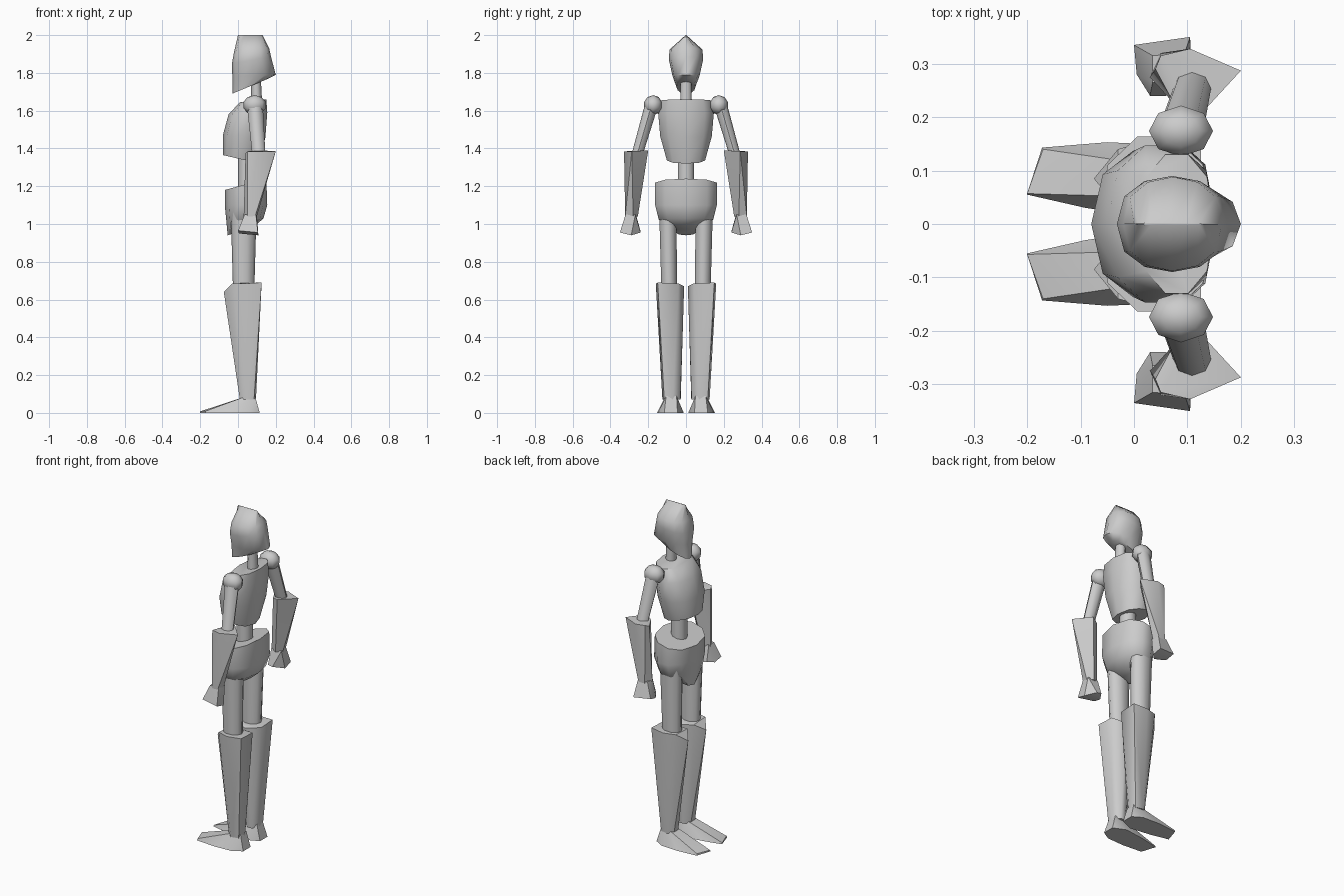
import bpy, bmesh, math
from mathutils import Vector

grey = bpy.data.materials.new("plain_grey")
grey.diffuse_color = (0.6, 0.6, 0.6, 1)


def finish(name, bm, angle=50):
    bmesh.ops.remove_doubles(bm, verts=bm.verts, dist=0.0005)
    bmesh.ops.recalc_face_normals(bm, faces=bm.faces)
    mesh = bpy.data.meshes.new(name)
    bm.to_mesh(mesh)
    bm.free()
    mesh.materials.append(grey)
    ob = bpy.data.objects.new(name, mesh)
    bpy.context.collection.objects.link(ob)
    bpy.ops.object.select_all(action='DESELECT')
    ob.select_set(True)
    bpy.context.view_layer.objects.active = ob
    bpy.ops.object.shade_smooth_by_angle(angle=math.radians(angle))
    return ob


def skin(name, rings, angle=50):
    """Bridge matching rings of points and cap both ends."""
    bm = bmesh.new()
    loops = [[bm.verts.new(p) for p in r] for r in rings]
    n = len(loops[0])
    for a, b in zip(loops, loops[1:]):
        for i in range(n):
            j = (i + 1) % n
            bm.faces.new((a[i], a[j], b[j], b[i]))
    bm.faces.new(loops[0])
    bm.faces.new(loops[-1])
    return finish(name, bm, angle)


def body(name, sections, n, power=1.0, angle=50):
    """Sections: front x, front z, back x, back z, half width."""
    rings = []
    for xf, zf, xb, zb, w in sections:
        ring = []
        for i in range(n):
            a = 2 * math.pi * i / n
            t = (1 - math.cos(a)) / 2
            s = math.sin(a)
            y = math.copysign(abs(s) ** power, s) * w
            ring.append((xf + (xb - xf) * t, y, zf + (zb - zf) * t))
        rings.append(ring)
    return skin(name, rings, angle)


def tube(name, a, b, ra, rb, n=10):
    """Tapered limb; each radius is (x radius, y radius)."""
    rings = [[(c[0] + r[0] * math.cos(2 * math.pi * i / n),
               c[1] + r[1] * math.sin(2 * math.pi * i / n), c[2])
              for i in range(n)] for c, r in ((a, ra), (b, rb))]
    return skin(name, rings)


def hull(name, points, side, angle=40):
    bm = bmesh.new()
    for x, y, z in points:
        bm.verts.new((x, y * side, z))
    bmesh.ops.convex_hull(bm, input=bm.verts)
    bmesh.ops.dissolve_limit(bm, angle_limit=0.03, verts=bm.verts, edges=bm.edges)
    return finish(name, bm, angle)


# Helmet-like head with a ridge along the crown
body("head", [(0.0, 2.0, 0.13, 2.0, 0.002),
              (-0.02, 1.915, 0.165, 1.93, 0.088),
              (-0.032, 1.85, 0.175, 1.885, 0.09),
              (-0.03, 1.78, 0.20, 1.79, 0.072),
              (-0.03, 1.69, 0.15, 1.765, 0.05)], 12, 0.8)
tube("neck", (0.10, 0, 1.6), (0.095, 0, 1.79), (0.03, 0.033), (0.025, 0.03))

# Ribcage, waist and hips
body("torso", [(0.01, 1.645, 0.15, 1.66, 0.135),
               (-0.05, 1.58, 0.155, 1.59, 0.153),
               (-0.08, 1.47, 0.145, 1.46, 0.142),
               (-0.08, 1.365, 0.115, 1.32, 0.105)], 10, 0.8)
tube("waist", (0.045, 0, 1.12), (0.045, 0, 1.42), (0.045, 0.045), (0.045, 0.045))
body("pelvis", [(-0.07, 1.18, 0.15, 1.24, 0.17),
                (-0.07, 1.1, 0.155, 1.1, 0.17),
                (-0.062, 1.02, 0.135, 1.03, 0.15),
                (-0.055, 0.94, 0.09, 0.99, 0.06)], 10, 0.8)

for side, tag in ((1, "left"), (-1, "right")):
    # Shoulder ball
    bm = bmesh.new()
    bmesh.ops.create_uvsphere(bm, u_segments=8, v_segments=5, radius=1)
    for v in bm.verts:
        v.co = Vector((0.088 + 0.063 * v.co.x, side * 0.174 + 0.05 * v.co.y,
                       1.63 + 0.052 * v.co.z))
    finish("shoulder_" + tag, bm)

    # Arm
    tube("upper_arm_" + tag, (0.09, side * 0.185, 1.62), (0.11, side * 0.258, 1.37),
         (0.042, 0.036), (0.035, 0.03), 8)
    hull("forearm_" + tag, [
        (0.04, 0.29, 1.375), (0.05, 0.315, 1.385), (0.105, 0.328, 1.385),
        (0.20, 0.287, 1.385), (0.12, 0.2, 1.39), (0.075, 0.225, 1.38),
        (0.03, 0.275, 1.04), (0.05, 0.32, 1.04), (0.09, 0.322, 1.04),
        (0.10, 0.28, 1.04), (0.07, 0.255, 1.04)], side)
    hull("hand_" + tag, [
        (0.035, 0.265, 1.05), (0.035, 0.315, 1.05), (0.095, 0.32, 1.05),
        (0.10, 0.268, 1.05), (0.0, 0.335, 0.965), (0.105, 0.35, 0.955),
        (0.108, 0.29, 0.94), (0.06, 0.24, 0.955), (0.03, 0.24, 0.96),
        (0.005, 0.28, 0.95)], side)

    # Leg
    tube("thigh_" + tag, (0.03, side * 0.096, 1.06), (0.03, side * 0.088, 0.6),
         (0.068, 0.048), (0.055, 0.043))
    hull("shin_" + tag, [
        (0.04, 0.16, 0.685), (0.125, 0.15, 0.69), (0.125, 0.04, 0.685),
        (0.04, 0.01, 0.67), (-0.03, 0.03, 0.68), (-0.075, 0.085, 0.64),
        (-0.03, 0.14, 0.685), (0.01, 0.06, 0.07), (0.01, 0.1, 0.07),
        (0.04, 0.125, 0.07), (0.085, 0.115, 0.07), (0.095, 0.07, 0.07),
        (0.07, 0.03, 0.07), (0.04, 0.028, 0.07)], side)
    hull("foot_" + tag, [
        (-0.20, 0.055, 0), (-0.172, 0.143, 0), (-0.05, 0.153, 0),
        (0.06, 0.148, 0), (0.115, 0.115, 0), (0.115, 0.045, 0),
        (0.04, 0.012, 0), (-0.09, 0.03, 0), (-0.2, 0.057, 0.008),
        (-0.17, 0.14, 0.01), (0.0, 0.06, 0.062), (0.0, 0.11, 0.06),
        (0.035, 0.05, 0.085), (0.035, 0.11, 0.085), (0.09, 0.105, 0.09),
        (0.09, 0.05, 0.09)], side)
